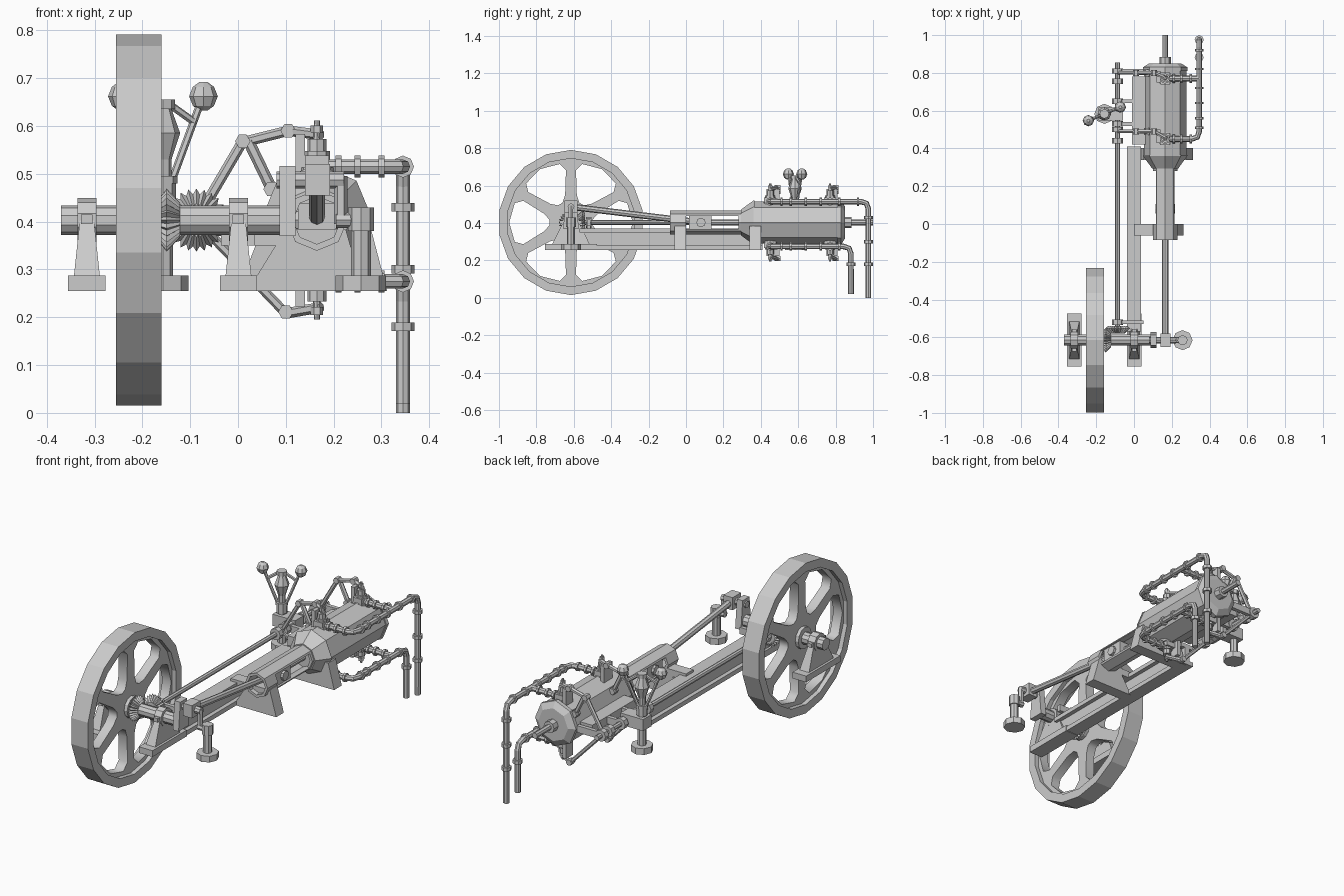
import bpy, bmesh
from math import sin, cos, pi, radians
from mathutils import Vector as V

if "Cube" in bpy.data.objects:
    bpy.data.objects.remove(bpy.data.objects["Cube"])

CX, CZ, WY = 0.165, 0.403, -0.615      # cylinder axis, axis height, crankshaft y


def finish(name, bm):
    bmesh.ops.recalc_face_normals(bm, faces=bm.faces)
    me = bpy.data.meshes.new(name)
    bm.to_mesh(me)
    bm.free()
    ob = bpy.data.objects.new(name, me)
    bpy.context.collection.objects.link(ob)
    return ob


def skin(name, rings, closed=False):
    """Bridge successive vertex rings, capping the ends unless closed."""
    bm = bmesh.new()
    rs = [[bm.verts.new(p) for p in r] for r in rings]
    for a, b in zip(rs, rs[1:] + (rs[:1] if closed else [])):
        for i in range(len(a)):
            j = (i + 1) % len(a)
            bm.faces.new((a[i], a[j], b[j], b[i]))
    if not closed:
        bm.faces.new(rs[0])
        bm.faces.new(rs[-1])
    return finish(name, bm)


AX = {'x': (V((1, 0, 0)), V((0, 0, 1)), V((0, 1, 0))),
      'y': (V((0, 1, 0)), V((1, 0, 0)), V((0, 0, 1))),
      'z': (V((0, 0, 1)), V((1, 0, 0)), V((0, 1, 0)))}


def lathe(name, o, axis, prof, n=8, closed=False, tooth=0):
    """Turned part: prof is (distance along axis, radius); tooth notches every other vertex."""
    d, u, v = AX[axis]
    rings = []
    for t, r in prof:
        ring = []
        for i in range(n):
            a, q = 2 * pi * i / n, r * (1 - tooth * (i % 2))
            ring.append(V(o) + d * t + u * q * cos(a) + v * q * sin(a))
        rings.append(ring)
    return skin(name, rings, closed)


def pipe(name, pts, r, n=8, bend=0):
    """Round bar along a path, with optional three-point rounded elbows."""
    P = [V(p) for p in pts]
    path = [P[0]]
    for a, b, c in zip(P, P[1:], P[2:]):
        if bend:
            s, e = b + (a - b).normalized() * bend, b + (c - b).normalized() * bend
            path += [s, (s + e) * .25 + b * .5, e]
        else:
            path.append(b)
    path.append(P[-1])
    dirs = [(b - a).normalized() for a, b in zip(path, path[1:])]
    u, rings = None, []
    for i, p in enumerate(path):
        t = (dirs[max(i - 1, 0)] + dirs[min(i, len(dirs) - 1)]).normalized()
        if u is None:
            u = V((0, 0, 1)) if abs(t.z) < .9 else V((1, 0, 0))
        u = (u - t * u.dot(t)).normalized()
        w = t.cross(u)
        rings.append([p + (u * cos(2 * pi * k / n) + w * sin(2 * pi * k / n)) * r for k in range(n)])
    return skin(name, rings)


def taper(name, bottom, top):
    """Box from two rectangles (x0, x1, y0, y1, z)."""
    return skin(name, [[(a, c, z), (b, c, z), (b, d, z), (a, d, z)] for a, b, c, d, z in (bottom, top)])


def box(name, x0, x1, y0, y1, z0, z1):
    return taper(name, (x0, x1, y0, y1, z0), (x0, x1, y0, y1, z1))


# Flywheel: 18-sided rim, thin web with six windows, hub
lathe("flywheel_rim", (0, WY, CZ), 'x', [(-.255, .343), (-.255, .388), (-.16, .388), (-.16, .343)], 18, True)
cu = bpy.data.curves.new("flywheel_web", 'CURVE')
cu.dimensions, cu.fill_mode, cu.extrude = '2D', 'BOTH', .025
loops = [[(.348, 20 * i + 90) for i in range(18)]]
half = [(.115, 7), (.15, 18), (.28, 24.5), (.318, 19)]
for k in range(6):
    m = 60 * k
    loops.append([(r, m + a) for r, a in half] + [(.33, m)] + [(r, m - a) for r, a in reversed(half)])
for lp in loops:
    sp = cu.splines.new('POLY')
    sp.points.add(len(lp) - 1)
    for pt, (r, a) in zip(sp.points, lp):
        pt.co = (r * cos(radians(a)), r * sin(radians(a)), 0, 1)
    sp.use_cyclic_u = True
web = bpy.data.objects.new("flywheel_web", cu)
bpy.context.collection.objects.link(web)
web.location, web.rotation_euler = (-.2075, WY, CZ), (pi / 2, 0, pi / 2)
bpy.context.view_layer.objects.active = web
web.select_set(True)
bpy.ops.object.convert(target='MESH')
lathe("flywheel_hub", (0, WY, CZ), 'x', [(-.25, .055), (-.165, .055)], 12)

# Crankshaft and its two bearing pedestals
lathe("crankshaft", (0, WY, CZ), 'x', [(-.37, .031), (.12, .031)], 10)
for x in (-.316, .001):
    box("pedestal_base", x - .039, x + .039, -.755, -.475, .255, .287)
    taper("pedestal", (x - .027, x + .027, WY - .1, WY + .1, .287), (x - .014, x + .014, WY - .04, WY + .04, .41))
    lathe("bearing_cap", (x, WY, CZ), 'x', [(-.02, .046), (.02, .046)], 10)
    box("bearing_bolt_lug", x - .012, x + .012, WY - .06, WY + .06, .395, .415)

# Crank, pin, return arm and the outer round stand
taper("crank_arm", (.087, .12, WY - .042, WY + .042, .37), (.087, .12, WY - .028, WY + .028, .516))
lathe("crank_pin", (0, WY, .487), 'x', [(.08, .018), (.222, .018)], 8)
pipe("return_arm", [(.215, WY, .495), (.215, WY, .395)], .014, 6)
lathe("return_shaft", (0, WY, CZ), 'x', [(.205, .016), (.257, .016)])
for x, y, top in ((.257, WY, .43), (-.157, .583, .49)):
    lathe("round_stand", (x, y, 0), 'z', [(.255, .053), (.287, .053), (.287, .021), (top - .05, .021),
                                        (top - .05, .027), (top, .027)])

# Connecting rod and crosshead
pipe("connecting_rod", [(CX, WY, .487), (CX, .08, CZ)], .017)
box("rod_big_end", .14, .192, WY - .035, WY + .035, .455, .52)
box("crosshead", .125, .205, .015, .135, .368, .438)
lathe("crosshead_pin", (CX, .08, CZ), 'x', [(-.052, .025), (.052, .025)])
lathe("piston_rod", (CX, 0, CZ), 'y', [(.1, .015), (1.0, .015)])

# Crosshead guide: octagonal tube with side windows
guide = lathe("crosshead_guide", (CX, 0, CZ), 'y', [(-.085, .05), (-.085, .064), (.31, .064), (.31, .05)], 8, True)
cut = box("window_cutter", 0, .4, .0, .28, .367, .439)
cut.hide_render = True
mod = guide.modifiers.new("windows", 'BOOLEAN')
mod.object, mod.solver = cut, 'EXACT'
bpy.context.view_layer.objects.active = guide
bpy.ops.object.modifier_apply(modifier="windows")
bpy.data.objects.remove(cut)

# Steam cylinder
lathe("steam_cylinder", (CX, 0, CZ), 'y', [(.295, .07), (.36, .117), (.365, .117), (.365, .112), (.81, .112), (.81, .117),
                                           (.83, .117), (.85, .085)])
lathe("rear_gland", (CX, 0, CZ), 'y', [(.84, .03), (.885, .03)])

# Frame beam (I-section) and feet
for z0, z1 in ((.257, .28), (.35, .372)):
    box("frame_flange", -.036, .036, -.57, .41, z0, z1)
box("frame_web", -.014, .014, -.57, .41, .275, .355)
taper("guide_foot", (.02, .262, -.062, 0, .255), (.1, .225, -.062, 0, .385))
taper("cylinder_foot", (.0, .312, .34, .402, .255), (.05, .278, .34, .402, .385))
box("guide_bracket", .0, .11, -.06, .0, .35, .385)
box("cylinder_side_plate", -.01, .06, .42, .78, .37, .42)

# Bevel gears and side shaft
SX = -.087
lathe("crank_bevel_gear", (SX, WY, CZ), 'x', [(-.075, .05), (-.062, .066), (-.034, .036)], 48, tooth=.17)
lathe("side_bevel_gear", (SX, WY, CZ), 'y', [(.075, .05), (.062, .066), (.034, .036)], 48, tooth=.17)
lathe("side_shaft", (SX, 0, CZ), 'y', [(-.57, .013), (.855, .013)])
for y in (-.52, .44, .5, .53, .65, .755, .81):
    lathe("shaft_collar", (SX, y, CZ), 'y', [(-.014, .03), (.014, .03)])
for y in (-.52, .53, .65, .81):
    box("shaft_bracket", SX, .05, y - .01, y + .01, CZ - .02, CZ + .015)
box("shaft_bracket_post", -.03, .0, -.53, -.51, .36, .41)

# Four valves with rod linkages, top and bottom
for y, yl in ((.45, .49), (.77, .80)):
    for s in (1, -1):
        h = lambda d: CZ + s * d
        nm = "top" if s > 0 else "bottom"
        lathe(nm + "_valve", (CX, y, CZ), 'z', [(s * .09, .04), (s * .11, .04), (s * .11, .027), (s * .145, .027),
              (s * .145, .02), (s * .17, .02), (s * .17, .008), (s * .208, .006)])
        box(nm + "_valve_chest", CX - .025, CX + .025, y - .032, y + .032, *sorted((h(.09), h(.135))))
        lathe(nm + "_valve_nut", (CX, y, h(.19)), 'z', [(-.008, .013), (.008, .013)], 6)
        box(nm + "_valve_bracket", CX - .045, CX - .025, y - .02, yl + .01, *sorted((h(.09), h(.18))))
        if s > 0:
            pipe("top_lift_rod", [(SX, yl, h(0)), (.01, yl, h(.165))], .011, 6)
            pipe("top_rocker", [(.01, yl, h(.163)), (.105, yl, h(.187)), (.175, y, h(.178))], .011, 6)
            pipe("rocker_post", [(.022, yl, h(.165)), (.068, yl, h(.07))], .012, 6)
            lathe("rocker_foot", (.07, yl, h(.065)), 'y', [(-.018, .017), (.018, .017)], 6)
            joints = ((.01, .165), (.105, .187))
        else:
            pipe("bottom_lift_rod", [(SX, yl, h(0)), (.1, yl, h(.195))], .01, 6)
            pipe("bottom_rocker", [(.1, yl, h(.195)), (.175, y, h(.182))], .011, 6)
            joints = ((.1, .192),)
        for x, d in joints:
            lathe("link_joint", (x, yl, h(d)), 'y', [(-.016, .016), (.016, .016)], 6)

# Steam (top) and exhaust (bottom) pipework with flanges
PX = .345
for nm, z, ye, z0 in (("steam", .515, .975, 0), ("exhaust", .275, .882, .02)):
    pipe(nm + "_pipe", [(CX, .45, z), (PX, .45, z), (PX, ye, z), (PX, ye, z0)], .015, 8, .04)
    pipe(nm + "_branch", [(CX, .77, z), (PX, .77, z)], .015)
    for x in (.21, .25, .3):
        for y in (.45, .77):
            lathe("branch_flange", (x, y, z), 'x', [(-.006, .023), (.006, .023)])
    for y in (.51, .56, .64, .72, .82, .92):
        if y < ye - .04:
            lathe("header_flange", (PX, y, z), 'y', [(-.006, .023), (.006, .023)])
    for zf in (.43, .3, .18):
        if zf < z - .05:
            lathe("riser_flange", (PX, ye, zf), 'z', [(-.009, .024), (.009, .024)])

# Flyball governor
GX, GY = -.157, .583
box("governor_gearbox", GX - .03, SX + .03, GY - .035, GY + .035, .375, .435)
lathe("governor_body", (GX, GY, 0), 'z', [(.48, .03), (.495, .03), (.495, .018), (.53, .018), (.585, .036), (.635, .018),
                                          (.635, .025), (.655, .025)])
for s in (1, -1):
    g = lambda d, z: V((GX + s * d * cos(.4), GY + s * d * sin(.4), z))
    pipe("governor_arm", [g(.02, .485), g(.09, .66)], .008, 6)
    pipe("governor_link", [g(.015, .645), g(.073, .607)], .008, 6)
    lathe("governor_ball", g(.092, .662), 'z', [(-.03, .008), (-.02, .022), (0, .03), (.02, .022), (.03, .008)])
